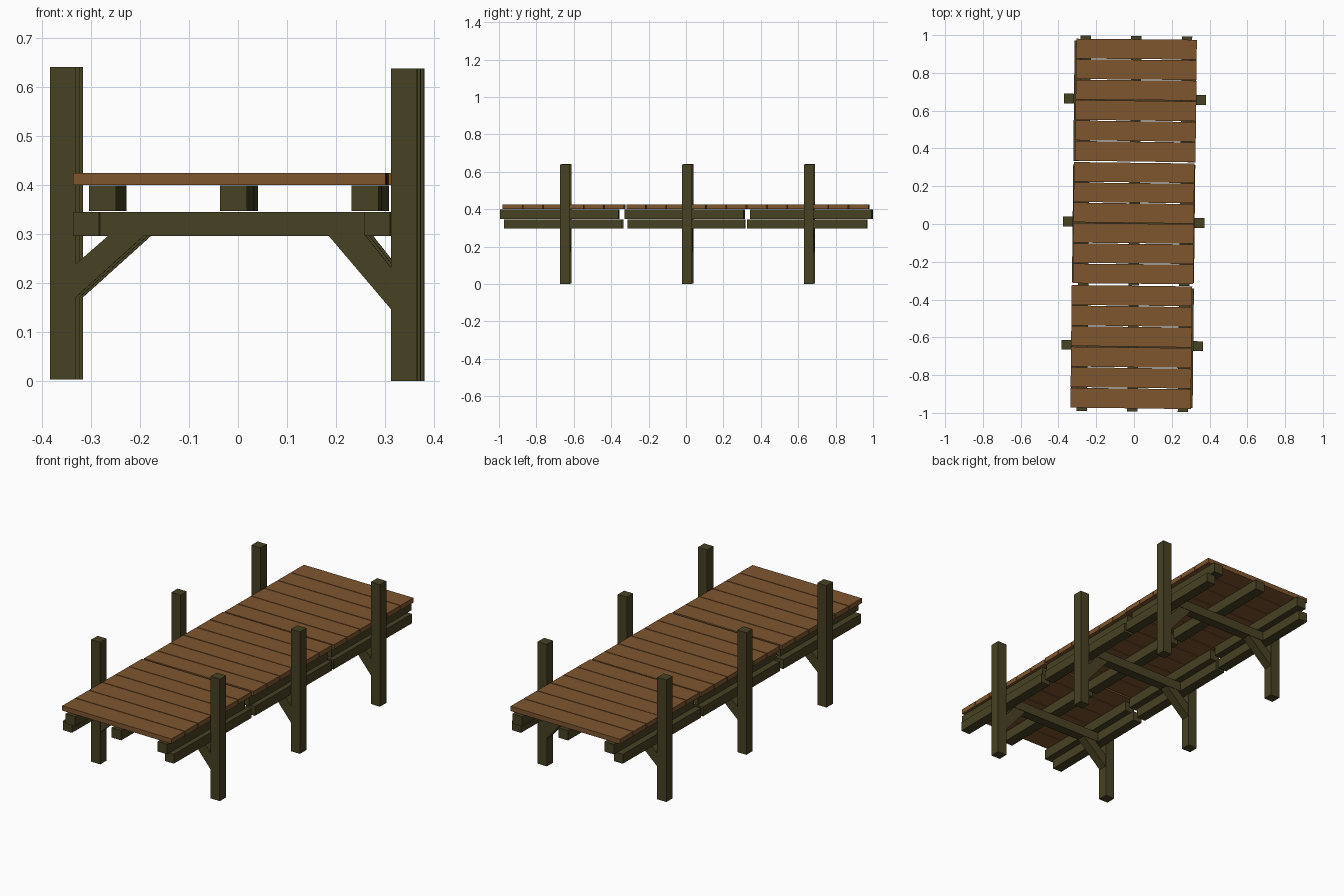
import bpy, bmesh, random
from mathutils import Matrix, Vector

if "Cube" in bpy.data.objects:
    bpy.data.objects.remove(bpy.data.objects["Cube"])

random.seed(4)
SKEW = Matrix.Rotation(-0.011, 4, 'Z')   # the whole dock sits slightly askew


def material(name, rgb):
    m = bpy.data.materials.new(name)
    m.diffuse_color = (*rgb, 1)
    m.use_nodes = True
    m.node_tree.nodes["Principled BSDF"].inputs["Base Color"].default_value = m.diffuse_color
    return m


deck_wood = material("deck brown wood", (0.21, 0.092, 0.028))
frame_wood = material("dark olive wood", (0.064, 0.053, 0.017))


def finish(bm, name, mat):
    bmesh.ops.recalc_face_normals(bm, faces=bm.faces)
    bm.transform(SKEW)
    me = bpy.data.meshes.new(name)
    bm.to_mesh(me)
    bm.free()
    me.materials.append(mat)
    ob = bpy.data.objects.new(name, me)
    bpy.context.collection.objects.link(ob)
    return ob


def box(name, x, y, z, mat, turn=0.0):
    """Box from (min, max) ranges, optionally turned about z."""
    bm = bmesh.new()
    c = Vector([(r[0] + r[1]) / 2 for r in (x, y, z)])
    s = [r[1] - r[0] for r in (x, y, z)]
    bmesh.ops.create_cube(bm, size=1, matrix=Matrix.Translation(c)
                          @ Matrix.Rotation(turn, 4, 'Z')
                          @ Matrix.Diagonal((*s, 1)))
    return finish(bm, name, mat)


def prism(name, profile, y, half, mat):
    """Extrude an xz profile along y."""
    bm = bmesh.new()
    f = bm.faces.new([bm.verts.new((px, y - half, pz)) for px, pz in profile])
    ext = bmesh.ops.extrude_face_region(bm, geom=[f])
    verts = [v for v in ext["geom"] if isinstance(v, bmesh.types.BMVert)]
    bmesh.ops.translate(bm, verts=verts, vec=(0, 2 * half, 0))
    return finish(bm, name, mat)


# name, post y, rail y range, stringer y range, deck y range, deck x shift
sections = [
    ("front", -0.643, (-0.970, -0.338), (-0.992, -0.358), (-0.978, -0.325), -0.007),
    ("middle", 0.009, (-0.310, 0.315), (-0.326, 0.312), (-0.318, 0.326), -0.002),
    ("back", 0.660, (0.330, 0.968), (0.346, 0.996), (0.329, 0.980), 0.003),
]

for name, py, rail, stringer, deck, dx in sections:
    cx = -0.002
    for side, s in (("left", -1), ("right", 1)):
        # upright post
        z0 = 0.003 if s < 0 else 0.0
        px = cx + s * 0.3485
        box(f"{name}_{side}_post", (px - 0.0265, px + 0.0265),
            (py - 0.026, py + 0.026), (z0, z0 + 0.638), frame_wood)
        # lower side rail
        rx = cx + s * 0.297
        box(f"{name}_{side}_rail", (rx - 0.026, rx + 0.026), rail,
            (0.296, 0.345), frame_wood)
        # diagonal brace from post to cross beam
        low, high, inner, outer = ((0.17, 0.238, 0.182, 0.255) if s < 0
                                   else (0.145, 0.230, 0.194, 0.270))
        prism(f"{name}_{side}_brace",
              [(cx + s * 0.323, low), (cx + s * inner, 0.297),
               (cx + s * outer, 0.297), (cx + s * 0.323, high)],
              py, 0.023, frame_wood)
    # cross beam between the rails
    box(f"{name}_cross_beam", (cx - 0.272, cx + 0.272),
        (py - 0.025, py + 0.025), (0.296, 0.345), frame_wood)
    # three stringers under the deck
    for label, sx in (("left", -0.266), ("centre", 0.002), ("right", 0.27)):
        box(f"{name}_{label}_stringer", (sx - 0.0275, sx + 0.0275), stringer,
            (0.347, 0.399), frame_wood)
    # deck planks
    pitch = (deck[1] - deck[0]) / 6
    for i in range(6):
        y0 = deck[0] + i * pitch
        box(f"{name}_plank_{i + 1}", (dx - 0.319, dx + 0.319),
            (y0 + 0.002, y0 + pitch - 0.002), (0.400, 0.425), deck_wood,
            random.uniform(-0.003, 0.003))
